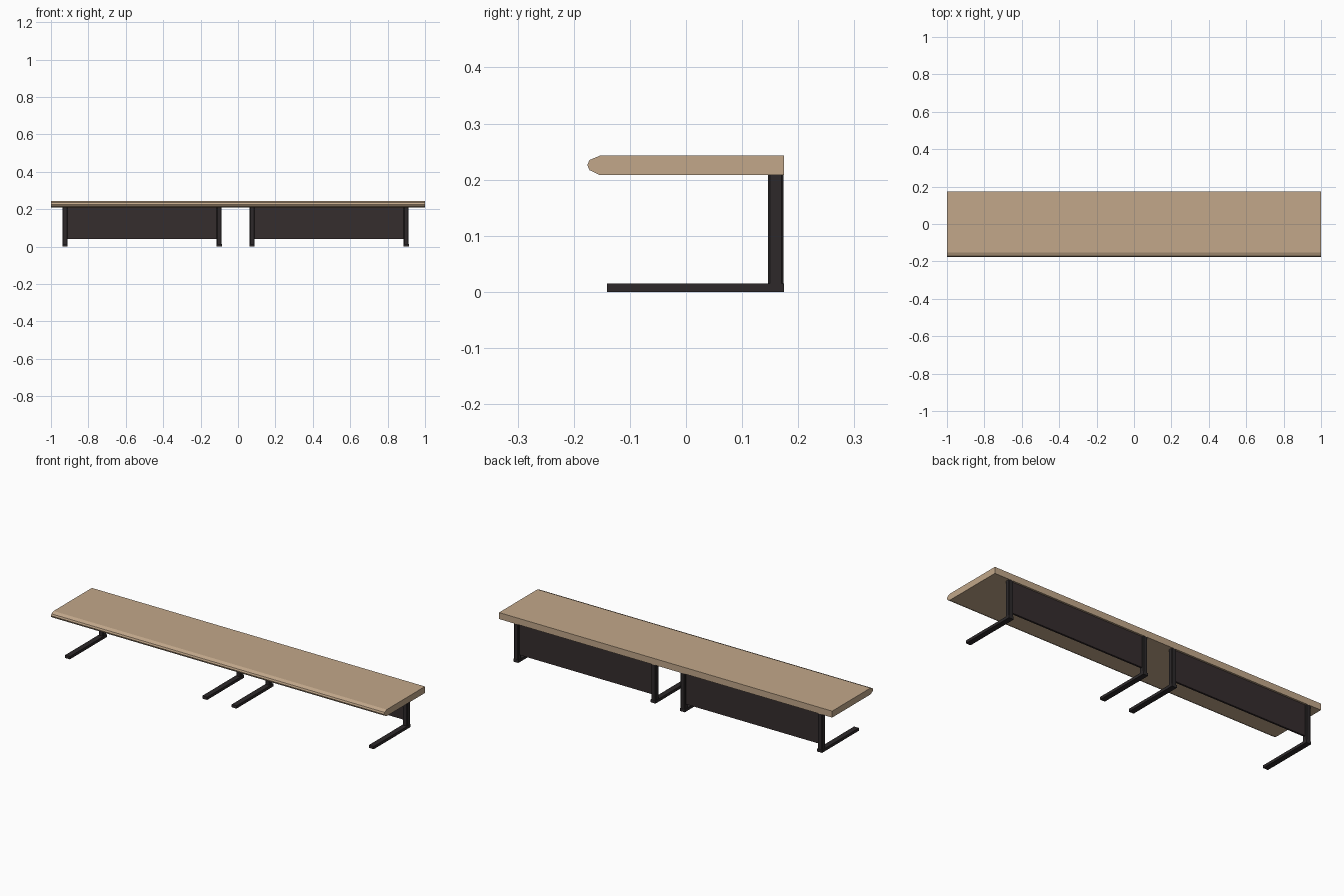
import bpy, bmesh

if "Cube" in bpy.data.objects:
    bpy.data.objects.remove(bpy.data.objects["Cube"])


def material(name, rgb):
    m = bpy.data.materials.new(name)
    m.diffuse_color = (*rgb, 1)
    m.use_nodes = True
    m.node_tree.nodes["Principled BSDF"].inputs["Base Color"].default_value = m.diffuse_color
    return m


WOOD = material("light wood", (0.54, 0.39, 0.255))
METAL = material("dark metal", (0.026, 0.022, 0.023))
PANEL = material("dark brown panel", (0.036, 0.026, 0.027))


def prism(name, profile, offset, mat):
    """Extrude a closed 3D outline along an offset vector."""
    bm = bmesh.new()
    face = bm.faces.new([bm.verts.new(p) for p in profile])
    ext = bmesh.ops.extrude_face_region(bm, geom=[face])
    verts = [g for g in ext["geom"] if isinstance(g, bmesh.types.BMVert)]
    bmesh.ops.translate(bm, verts=verts, vec=offset)
    bmesh.ops.recalc_face_normals(bm, faces=bm.faces)
    me = bpy.data.meshes.new(name)
    bm.to_mesh(me)
    bm.free()
    me.materials.append(mat)
    ob = bpy.data.objects.new(name, me)
    bpy.context.collection.objects.link(ob)
    return ob


def plan(cx, w, y0, y1, z, c):
    """Rectangle seen from above with its corners chamfered by c."""
    a, b = cx - w / 2, cx + w / 2
    if c == 0:
        return [(a, y0, z), (b, y0, z), (b, y1, z), (a, y1, z)]
    return [(a + c, y0, z), (b - c, y0, z), (b, y0 + c, z), (b, y1 - c, z),
            (b - c, y1, z), (a + c, y1, z), (a, y1 - c, z), (a, y0 + c, z)]


# long top with a faceted front edge
side = [(0.175, 0.208), (0.175, 0.243), (-0.153, 0.243), (-0.172, 0.235),
        (-0.176, 0.226), (-0.172, 0.217), (-0.153, 0.208)]
prism("table_top", [(-1, y, z) for y, z in side], (2, 0, 0), WOOD)

# two bases: each a pair of cantilever legs with a back panel between
for label, cx in (("left", -0.513), ("right", 0.487)):
    for leg, s in (("outer_a", -1), ("outer_b", 1)):
        x = cx + s * 0.412
        prism(f"{label}_foot_{leg}", plan(x, 0.029, -0.141, 0.175, 0, 0),
              (0, 0, 0.015), METAL)
        prism(f"{label}_post_{leg}", plan(x, 0.027, 0.146, 0.174, 0.015, 0.004),
              (0, 0, 0.193), METAL)
    prism(f"{label}_back_panel", plan(cx, 0.80, 0.155, 0.165, 0.04, 0),
          (0, 0, 0.168), PANEL)
